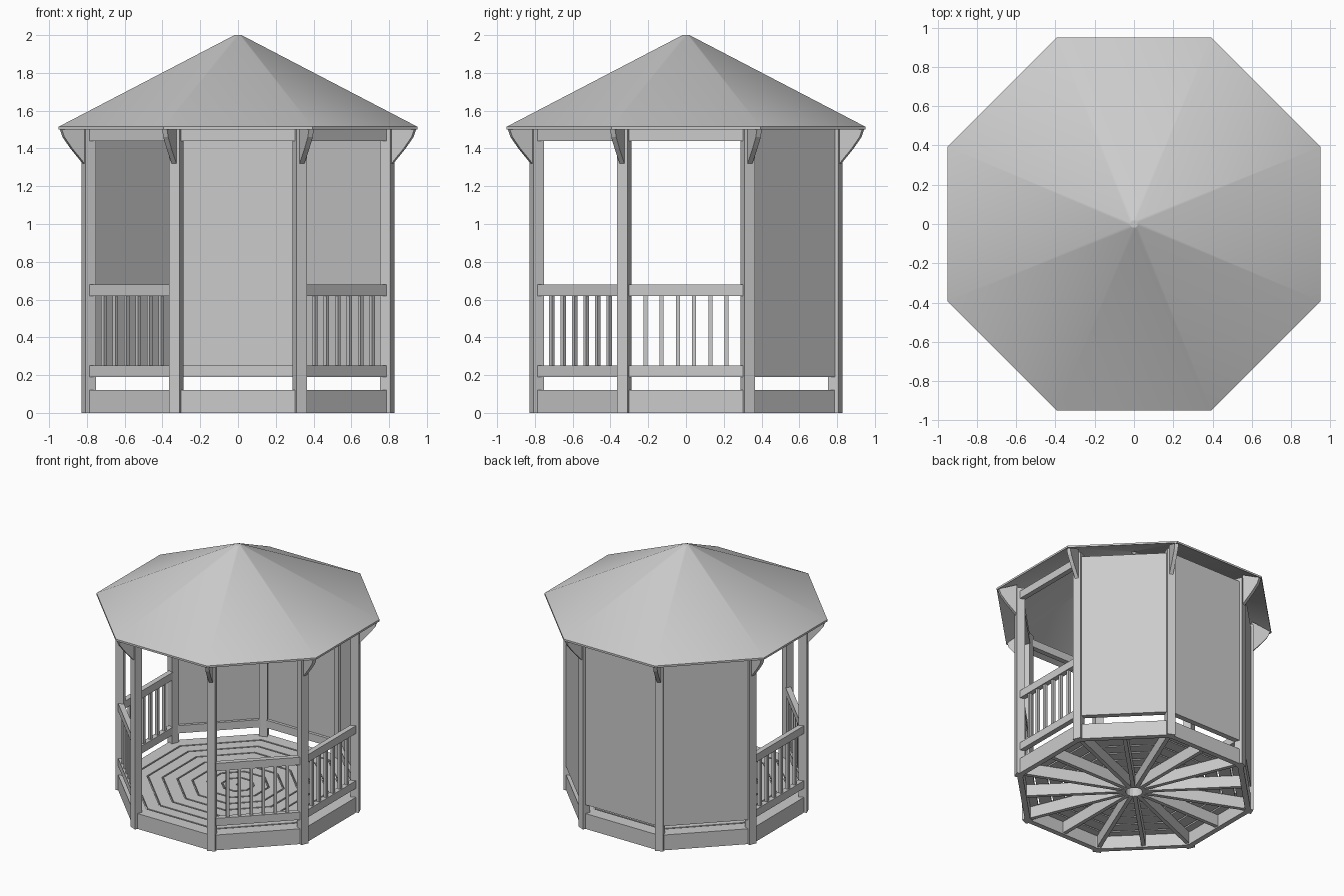
import bpy, bmesh
from math import radians, cos, pi
from mathutils import Matrix, Vector

cube = bpy.data.objects.get("Cube")
if cube:
    bpy.data.objects.remove(cube, do_unlink=True)

GREY = (0.6, 0.6, 0.6, 1)
mat = bpy.data.materials.new("plain grey")
mat.use_nodes = True
mat.diffuse_color = GREY
mat.node_tree.nodes["Principled BSDF"].inputs["Base Color"].default_value = GREY

APOTHEM = 0.79                      # centre line of the sides
POST_R = APOTHEM / cos(pi / 8)      # centre of the posts
HALF = 0.305                        # half length of a rail


def finish(name, bm):
    bmesh.ops.recalc_face_normals(bm, faces=bm.faces)
    mesh = bpy.data.meshes.new(name)
    bm.to_mesh(mesh)
    bm.free()
    mesh.materials.append(mat)
    obj = bpy.data.objects.new(name, mesh)
    bpy.context.collection.objects.link(obj)
    return obj


def turn(k):
    """Rotation that takes +x to side k; side 0 is the front, halves are corners."""
    return Matrix.Rotation(radians(45 * k - 90), 4, 'Z')


def box(bm, k, r0, r1, t0, t1, z0, z1):
    """Box in side k: radial range, sideways range, height range."""
    lo, hi = Vector((r0, t0, z0)), Vector((r1, t1, z1))
    m = turn(k) @ Matrix.Translation((lo + hi) / 2) @ Matrix.Diagonal((*(hi - lo), 1))
    bmesh.ops.create_cube(bm, size=1, matrix=m)


def bars(name, sides, z0, z1, r0=APOTHEM - 0.02, r1=APOTHEM + 0.02):
    bm = bmesh.new()
    for k in sides:
        box(bm, k, r0, r1, -HALF, HALF, z0, z1)
    return finish(name, bm)


def lathe(name, profile):
    """Eight-sided closed ring through (radius, z) profile points."""
    bm = bmesh.new()
    loops = [[bm.verts.new(turn(k + 0.5) @ Vector((r, 0, z))) for r, z in profile]
             for k in range(8)]
    n = len(profile)
    for k in range(8):
        a, b = loops[k], loops[(k + 1) % 8]
        for i in range(n):
            j = (i + 1) % n
            bm.faces.new((a[i], a[j], b[j], b[i]))
    return bm


# Corner posts
bm = bmesh.new()
for k in range(8):
    box(bm, k + 0.5, POST_R - 0.03, POST_R + 0.03, -0.03, 0.03, 0, 1.53)
finish("corner_posts", bm)

# Horizontal members and wall panels
railed, walled = (1, 2, 6, 7), (3, 4, 5)
bars("base_skirts", range(8), 0, 0.1)
bars("top_beams", range(8), 1.44, 1.5)
bars("bottom_rails", range(1, 8), 0.19, 0.25)
bars("hand_rails", railed, 0.62, 0.68)
bars("wall_panels", walled, 0.19, 1.5, APOTHEM + 0.002, APOTHEM + 0.022)

# Balusters
bm = bmesh.new()
for k in railed:
    for i in range(6):
        t = (i - 2.5) * 0.086
        box(bm, k, APOTHEM - 0.011, APOTHEM + 0.011, t - 0.011, t + 0.011, 0.25, 0.62)
finish("balusters", bm)

# Eave brackets
bm = bmesh.new()
outline = [(0.88, 1.56), (1.015, 1.502), (1.0, 1.46), (0.955, 1.4),
           (0.885, 1.32), (0.875, 1.32)]
for k in range(8):
    m = turn(k + 0.5)
    face = bm.faces.new([bm.verts.new(m @ Vector((r, -0.014, z))) for r, z in outline])
    ext = bmesh.ops.extrude_face_region(bm, geom=[face])
    moved = [v for v in ext["geom"] if isinstance(v, bmesh.types.BMVert)]
    bmesh.ops.translate(bm, verts=moved, vec=m @ Vector((0, 0.028, 0)))
finish("eave_brackets", bm)

# Deck boards in concentric rings
for i in range(8):
    inner, outer = i * 0.1 + 0.012, i * 0.1 + 0.1
    if i == 7:
        outer = APOTHEM + 0.02
    a, b = inner / cos(pi / 8), outer / cos(pi / 8)
    finish(f"deck_ring_{i + 1}", lathe("", [(a, 0.1), (b, 0.1), (b, 0.12), (a, 0.12)]))

# Floor joists to every corner and side middle
bm = bmesh.new()
for k in range(16):
    end = 0.77 if k % 2 == 0 else POST_R - 0.03
    box(bm, k / 2, 0.06, end, -0.015, 0.015, 0.01, 0.1)
finish("floor_joists", bm)

# Roof shell with a small flat cap
bm = lathe("", [(1.028, 1.5), (1.028, 1.515), (0.02, 2.0), (0.02, 1.985)])
top = [v for v in bm.verts if v.co.z > 1.99]
bm.faces.new(top)
roof = finish("roof", bm)
bpy.ops.object.select_all(action='DESELECT')
roof.select_set(True)
bpy.context.view_layer.objects.active = roof
bpy.ops.object.shade_smooth_by_angle(angle=radians(25))
